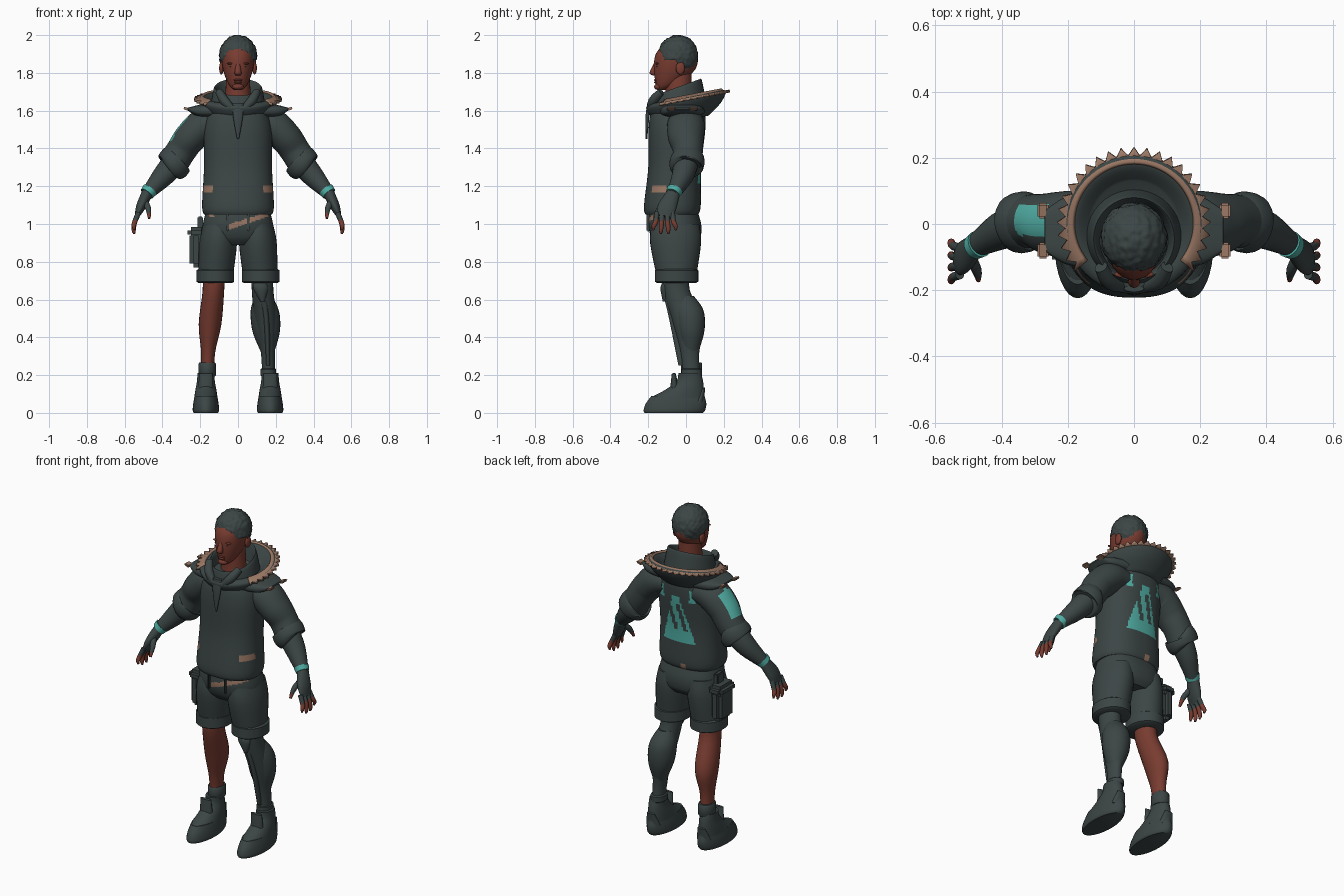
import bpy, bmesh, math
from mathutils import Vector, noise

if "Cube" in bpy.data.objects:
    bpy.data.objects.remove(bpy.data.objects["Cube"])


def material(name, *rgb):
    mat = bpy.data.materials.new(name)
    mat.use_nodes = True
    mat.diffuse_color = (*rgb, 1)
    shader = mat.node_tree.nodes["Principled BSDF"]
    shader.inputs["Base Color"].default_value = mat.diffuse_color
    shader.inputs["Roughness"].default_value = .8
    return mat


GREY = material("charcoal cloth", .045, .06, .06)
SKIN = material("brown skin", .19, .045, .03)
TAN = material("tan trim", .33, .19, .13)
TEAL = material("teal paint", .08, .42, .37)


def finish(name, bm, *mats, rule=None, angle=.8):
    """Turn a bmesh into a shaded object; the rule picks a material for each face."""
    bmesh.ops.recalc_face_normals(bm, faces=bm.faces)
    bm.normal_update()
    if rule:
        for face in bm.faces:
            face.material_index = int(rule(face.calc_center_median(), face.normal))
    mesh = bpy.data.meshes.new(name)
    bm.to_mesh(mesh)
    bm.free()
    obj = bpy.data.objects.new(name, mesh)
    bpy.context.collection.objects.link(obj)
    for mat in mats:
        mesh.materials.append(mat)
    bpy.ops.object.select_all(action='DESELECT')
    obj.select_set(True)
    bpy.context.view_layer.objects.active = obj
    bpy.ops.object.shade_smooth_by_angle(angle=angle)
    return obj


def spline(rows, steps):
    """Catmull-Rom interpolation through the rows."""
    result = []
    for i in range(len(rows) - 1):
        before, start = rows[max(i - 1, 0)], rows[i]
        end, after = rows[i + 1], rows[min(i + 2, len(rows) - 1)]
        go, stop = (end - before) / 2, (after - start) / 2
        for j in range(steps):
            t = j / steps
            ease = t * t * (3 - 2 * t)
            result.append(start.lerp(end, ease) + go * (t * (1 - t) ** 2) - stop * (t * t * (1 - t)))
    return result + [rows[-1]]


def signed_power(value, power):
    return math.copysign(abs(value) ** power, value)


def tube(name, rows, *mats, flat=False, side=1, sides=24, steps=4, power=2, tilt=0, rule=None):
    """Loft ellipses along a path; each row is x, y, z, radius across, radius in depth."""
    path = spline([Vector((row[0] * side, *row[1:4], row[-1])) for row in rows], steps)
    bm = bmesh.new()
    rings = []
    for i, row in enumerate(path):
        centre = Vector(row[:3])
        ahead, behind = path[min(i + 1, len(path) - 1)], path[max(i - 1, 0)]
        along = Vector((0, 0, 1)) if flat else (Vector(ahead[:3]) - Vector(behind[:3])).normalized()
        across = Vector((0, 1, 0)).cross(along).normalized()
        depth = along.cross(across)
        ring = []
        for j in range(sides):
            turn = math.tau * j / sides
            spot = centre + across * row[3] * signed_power(math.cos(turn), 2 / power)
            spot += depth * row[4] * signed_power(math.sin(turn), 2 / power)
            spot.z += tilt * (spot.y - centre.y)
            ring.append(bm.verts.new(spot))
        rings.append(ring)
    for low, high in zip(rings, rings[1:]):
        for j in range(sides):
            bm.faces.new((low[j - 1], low[j], high[j], high[j - 1]))
    bm.faces.new(rings[0])
    bm.faces.new(rings[-1])
    return finish(name, bm, *mats, rule=rule)


def column(name, x, y, rows, *mats, lean=0, **options):
    """Stack of level ellipses; each row is height, half width, half depth."""
    base = rows[0][0]
    return tube(name, [(x, y + lean * (z - base), z, a, b) for z, a, b in rows], *mats, flat=True, **options)


def band(name, x, y, z, a, b, half, mat, **options):
    """Rolled band with rounded rims."""
    rows = [(z + half * h, a * r, b * r) for h, r in ((-1, .9), (-.8, 1), (.8, 1), (1, .9))]
    return column(name, x, y, rows, mat, steps=1, **options)


def blob(name, centre, size, mat):
    bm = bmesh.new()
    bmesh.ops.create_icosphere(bm, subdivisions=3, radius=1)
    for vert in bm.verts:
        vert.co = Vector(centre) + vert.co * Vector(size)
    return finish(name, bm, mat, angle=1.5)


def box(name, centre, size, mat, bevel=.006, slope=0):
    bm = bmesh.new()
    bmesh.ops.create_cube(bm, size=1)
    for vert in bm.verts:
        vert.co *= Vector(size)
        vert.co.z += slope * vert.co.x
        vert.co += Vector(centre)
    bmesh.ops.bevel(bm, geom=bm.edges[:], offset=bevel, segments=2, affect='EDGES')
    return finish(name, bm, mat)


# Head, neck and facial features
tube("head", [(0, -.13, 1.71, .02), (0, -.1, 1.74, .05, .06), (0, -.06, 1.82, .08, .11),
              (0, -.05, 1.9, .085, .11), (0, -.04, 1.96, .06, .07)], SKIN, flat=True, sides=32)
column("neck", 0, -.04, [(1.58, .08, .08), (1.66, .07, .07), (1.8, .06, .07)], SKIN)
tube("nose", [(0, -.16, 1.85, .01), (0, -.175, 1.8, .018), (0, -.16, 1.785, .01)], SKIN, flat=True)
blob("upper_lip", (0, -.156, 1.762), (.025, .013, .007), SKIN)
blob("lower_lip", (0, -.156, 1.75), (.022, .013, .007), SKIN)
blob("chin", (0, -.145, 1.727), (.03, .024, .018), SKIN)
for side in (-1, 1):
    blob("ear", (side * .088, -.03, 1.825), (.012, .024, .034), SKIN)
    blob("brow", (side * .036, -.152, 1.85), (.023, .01, .006), SKIN)
    blob("eye", (side * .035, -.155, 1.835), (.014, .004, .003), GREY)

# Curly hair cap, trimmed along the hairline
bm = bmesh.new()
bmesh.ops.create_icosphere(bm, subdivisions=5, radius=1)
for vert in bm.verts:
    curl = 1 + .05 * noise.noise(vert.co * 6) + .03 * noise.noise(vert.co * 13)
    vert.co = Vector((0, -.042, 1.89)) + vert.co * curl * Vector((.1, .106, .11))
    vert.co.z = min(vert.co.z, 2)
bare = [vert for vert in bm.verts if vert.co.z < (1.865 if vert.co.y < -.055 else 1.815)]
bmesh.ops.delete(bm, geom=bare, context='VERTS')
finish("hair", bm, GREY, angle=1.2)


# Hooded top with painted back panel and tan pocket trims
def top_rule(c, normal):
    cloth, tan, teal = range(3)
    if normal.y > .3 and c.y > 0:
        inside = 1.22 < c.z < 1.5 and abs(c.x) < .3 * (1.57 - c.z)
        slot = abs(abs(c.x - .25 * (c.z - 1.37)) - .03) < .013 and 1.29 < c.z < 1.45
        shoulder_bar = 1.47 < c.z < 1.55 and abs(abs(c.x) - .1) < .015
        if shoulder_bar or inside and not slot:
            return teal
        return tan if abs(c.x + .03) < .02 and c.z < 1.09 else cloth
    pocket = abs(c.x) > .1 and abs(c.y + .14) < .04 and abs(c.z - 1.19) < .018
    return tan if pocket else cloth


column("hooded_top", 0, -.075, [(1.05, .18, .14), (1.1, .19, .15), (1.3, .18, .14), (1.5, .18, .15),
       (1.6, .15, .14), (1.65, .1, .1)], GREY, TAN, TEAL, lean=.06, sides=128, steps=18, power=2.4, rule=top_rule)
column("hood", 0, 0, [(1.55, .13, .12), (1.6, .18, .18), (1.65, .21, .21), (1.67, .2, .2), (1.67, .17, .17),
       (1.64, .13, .13)], GREY, sides=48, tilt=.2)
column("collar", 0, -.045, [(1.6, .15, .15), (1.71, .13, .13), (1.715, .115, .12), (1.63, .1, .1)],
       GREY, sides=40, tilt=.36)
tube("neck_placket", [(0, -.195, 1.64, .03, .01), (0, -.205, 1.56, .025, .01), (0, -.21, 1.45, .005)],
     GREY, flat=True)
for side in (-1, 1):
    tube("lapel", [(.1, -.13, 1.7, .02), (.07, -.175, 1.65, .025), (.01, -.195, 1.59, .012)], GREY, side=side)

# Toothed trim around the hood rim
bm = bmesh.new()
rows = []
teeth = 26
for i in range(2 * teeth + 1):
    turn = math.radians(-38 + 128 * i / teeth)
    tip = .207 if i % 2 else .232
    row = [Vector((r * math.cos(turn), r * math.sin(turn), 1.86 - r + .19 * r * math.sin(turn)))
           for r in (.183, .2, tip)]
    for spot in row:
        spot.z = max(spot.z, 1.66 + .19 * spot.y)
    rows.append([bm.verts.new(spot) for spot in row])
for first, second in zip(rows, rows[1:]):
    for j in (0, 1):
        bm.faces.new((first[j], first[j + 1], second[j + 1], second[j]))
trim = finish("hood_trim", bm, TAN)
solid = trim.modifiers.new("thickness", 'SOLIDIFY')
solid.thickness = .016
solid.offset = 0


# Arms, mirrored, with one painted upper sleeve
def sleeve_rule(c, normal):
    return c.x < -.262 and c.z > 1.44 and abs(c.y - .01) < .045 and normal.x < -.35


def glove_rule(c, normal):
    return c.z < 1.02


for side in (-1, 1):
    tube("shoulder_flap", [(.12, -.02, 1.6, .035, .12), (.21, -.02, 1.6, .03, .1), (.27, -.02, 1.61, .005, .06)],
         GREY, side=side, power=3)
    for y in (.04, -.08):
        box("shoulder_tab", (side * .275, y, 1.61), (.033, .048, .014), TAN, slope=side * .3)
    tube("sleeve", [(.1, 0, 1.53, .07, .09), (.18, 0, 1.52, .09, .1), (.25, 0, 1.46, .085, .095),
         (.3, .01, 1.39, .08), (.35, 0, 1.31, .08)], GREY, TEAL, side=side, sides=48, steps=10, rule=sleeve_rule)
    tube("rolled_cuff", [(.31, .01, 1.35, .075), (.325, .01, 1.34, .09), (.35, 0, 1.305, .09),
         (.36, 0, 1.295, .07)], GREY, side=side)
    tube("forearm", [(.34, 0, 1.32, .065), (.4, -.02, 1.25, .057), (.485, -.07, 1.155, .033)], GREY, side=side)
    tube("wristband", [(.467, -.06, 1.18, .042), (.483, -.07, 1.16, .038)], TEAL, side=side)
    tube("glove", [(.48, -.065, 1.165, .03, .035), (.515, -.1, 1.09, .025, .05), (.535, -.115, 1.04, .012, .04)],
         GREY, side=side)
    for i in range(4):
        spread = i - 1.5
        y, low = -.113 + .027 * spread, .945 + .01 * spread ** 2
        tube("finger", [(.526, y, 1.06, .014), (.547, y + .005 * spread, 1.01, .013),
             (.552, y + .012 * spread, low + .02, .011), (.549, y + .012 * spread, low, .005)],
             GREY, SKIN, side=side, sides=12, rule=glove_rule)
    tube("thumb", [(.495, -.1, 1.12, .018), (.475, -.14, 1.08, .015), (.47, -.17, 1.03, .007)],
         GREY, SKIN, side=side, sides=12, rule=lambda c, normal: c.z < 1.06)


# Shorts, with a slanted belt painted on the hips
def belt_rule(c, normal):
    belt = abs(c.x - .055) < .105 and abs(c.z - 1 - .33 * c.x) < .014
    clip = abs(c.x + .14) < .013 and c.z > 1.035
    return c.y < -.05 and (belt or clip)


column("shorts_hips", 0, -.07, [(1.1, .16, .12), (1, .185, .14), (.93, .18, .13), (.89, .14, .1)],
       GREY, TAN, lean=-.1, sides=96, steps=14, power=2.4, rule=belt_rule)
for side in (-1, 1):
    tube("shorts_leg", [(.1, -.055, 1, .085, .125), (.105, -.055, .9, .1, .135), (.12, -.05, .7, .09, .1)],
         GREY, flat=True, side=side, sides=32)
    band("shorts_cuff", .12, -.05, .725, .1, .115, .037, GREY, side=side, sides=32)
    box("belt_loop", (side * .055, -.2, 1.01), (.014, .018, .1), GREY)

# Hip pouch on the right side
box("pouch", (-.222, -.03, .865), (.07, .145, .19), GREY, bevel=.022)
box("pouch_flap", (-.22, -.03, .955), (.095, .155, .06), GREY, bevel=.02)
box("pouch_strap", (-.2, -.03, 1), (.03, .06, .08), GREY)

# Legs and boots: the right leg is bare, the left one is armoured
for name, side, mat in (("right", -1, SKIN), ("left", 1, GREY)):
    tube(name + "_leg", [(.13, -.05, .76, .06, .07), (.13, -.05, .65, .057, .07), (.148, .01, .47, .06, .08),
         (.158, .02, .32, .037, .05), (.163, .03, .18, .035, .045)], mat, flat=True, side=side)
    column(name + "_boot", .17, -.065, [(0, .065, .155), (.015, .07, .163), (.05, .067, .16), (.09, .06, .14)],
           GREY, lean=.25, side=side, sides=32)
    tube(name + "_boot_shaft", [(.17, -.045, .08, .062, .145), (.17, -.005, .125, .055, .1), (.17, .02, .17, .047, .07),
         (.17, .02, .21, .045, .06)], GREY, flat=True, side=side, sides=32)
    tube(name + "_tongue", [(.17, -.06, .12, .04, .025), (.17, -.065, .21, .036, .01)], GREY, side=side)
    tube(name + "_heel_tab", [(.17, .07, .06, .045, .025), (.17, .095, .135, .025, .007)], GREY, side=side)
band("right_sock", .163, .03, .23, .046, .056, .037, GREY, side=-1)
band("ankle_ring", .16, .03, .215, .042, .054, .02, GREY)
tube("calf_shell", [(.135, -.01, .62, .045, .05), (.14, .01, .56, .07, .075), (.145, .02, .5, .078, .08),
     (.15, .025, .42, .07), (.157, .025, .32, .035, .04)], GREY, flat=True)
tube("shin_ridge", [(.12, -.115, .67, .024, .016), (.15, -.06, .5, .016, .03), (.16, -.02, .25, .01, .02)],
     GREY, flat=True)
tube("knee_plate", [(.115, -.1, .7, .03, .02), (.12, -.11, .66, .04, .025), (.13, -.105, .59, .012, .018)],
     GREY, flat=True)
